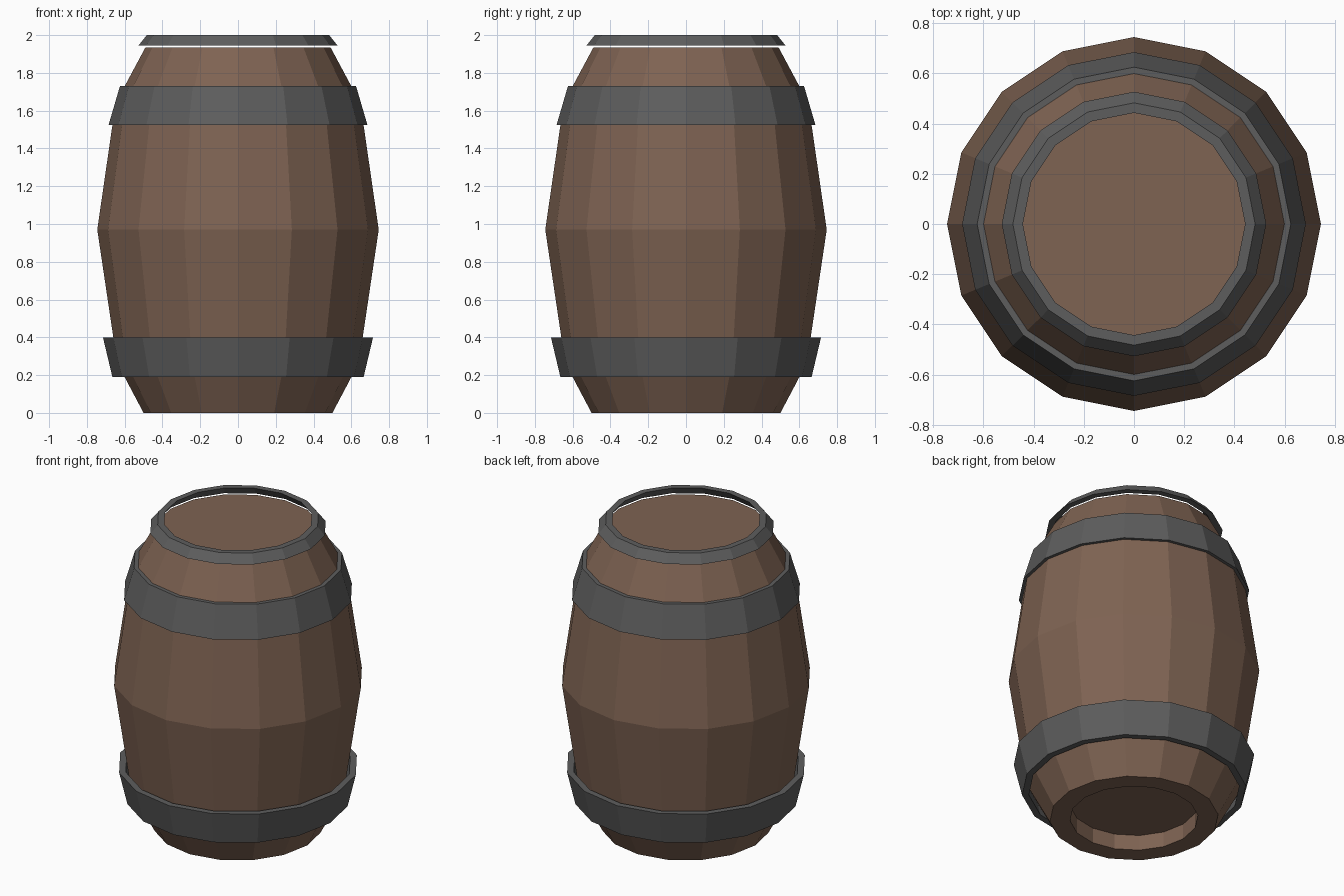
import bpy, bmesh, math

if "Cube" in bpy.data.objects:
    bpy.data.objects.remove(bpy.data.objects["Cube"])

SIDES = 16


def material(name, rgb):
    m = bpy.data.materials.new(name)
    m.diffuse_color = (*rgb, 1)
    m.use_nodes = True
    m.node_tree.nodes["Principled BSDF"].inputs["Base Color"].default_value = m.diffuse_color
    return m


def lathe(name, profile, mat, closed_loop):
    """Spin an (r, z) profile round z; either a closed ring or a capped solid."""
    bm = bmesh.new()
    rings = []
    for r, z in profile:
        rings.append([bm.verts.new((r * math.cos(2 * math.pi * i / SIDES),
                                    r * math.sin(2 * math.pi * i / SIDES), z))
                      for i in range(SIDES)])
    pairs = list(zip(rings, rings[1:]))
    if closed_loop:
        pairs.append((rings[-1], rings[0]))
    else:
        bm.faces.new(rings[0])
        bm.faces.new(rings[-1])
    for a, b in pairs:
        for i in range(SIDES):
            j = (i + 1) % SIDES
            bm.faces.new((a[i], a[j], b[j], b[i]))
    bmesh.ops.recalc_face_normals(bm, faces=bm.faces)
    me = bpy.data.meshes.new(name)
    bm.to_mesh(me)
    bm.free()
    me.materials.append(mat)
    ob = bpy.data.objects.new(name, me)
    bpy.context.collection.objects.link(ob)
    return ob


def hoop(name, r0, z0, r1, z1, thick=0.04):
    lathe(name, [(r0, z0), (r1, z1), (r1 - thick, z1), (r0 - thick, z0)], iron, True)


wood = material("wood", (0.21, 0.125, 0.085))
iron = material("iron", (0.11, 0.11, 0.11))

# Wooden body: recessed base, bulging staves, flat lid
lathe("barrel_body", [(0.38, 0.10), (0.38, 0.0), (0.50, 0.0), (0.64, 0.265),
                      (0.745, 0.97), (0.648, 1.64), (0.49, 1.935)], wood, False)

# Metal hoops (the rim sits just clear of the lid)
hoop("lower_hoop", 0.665, 0.19, 0.715, 0.40)
hoop("upper_hoop", 0.685, 1.525, 0.625, 1.73)
hoop("top_rim", 0.527, 1.945, 0.483, 2.0)
